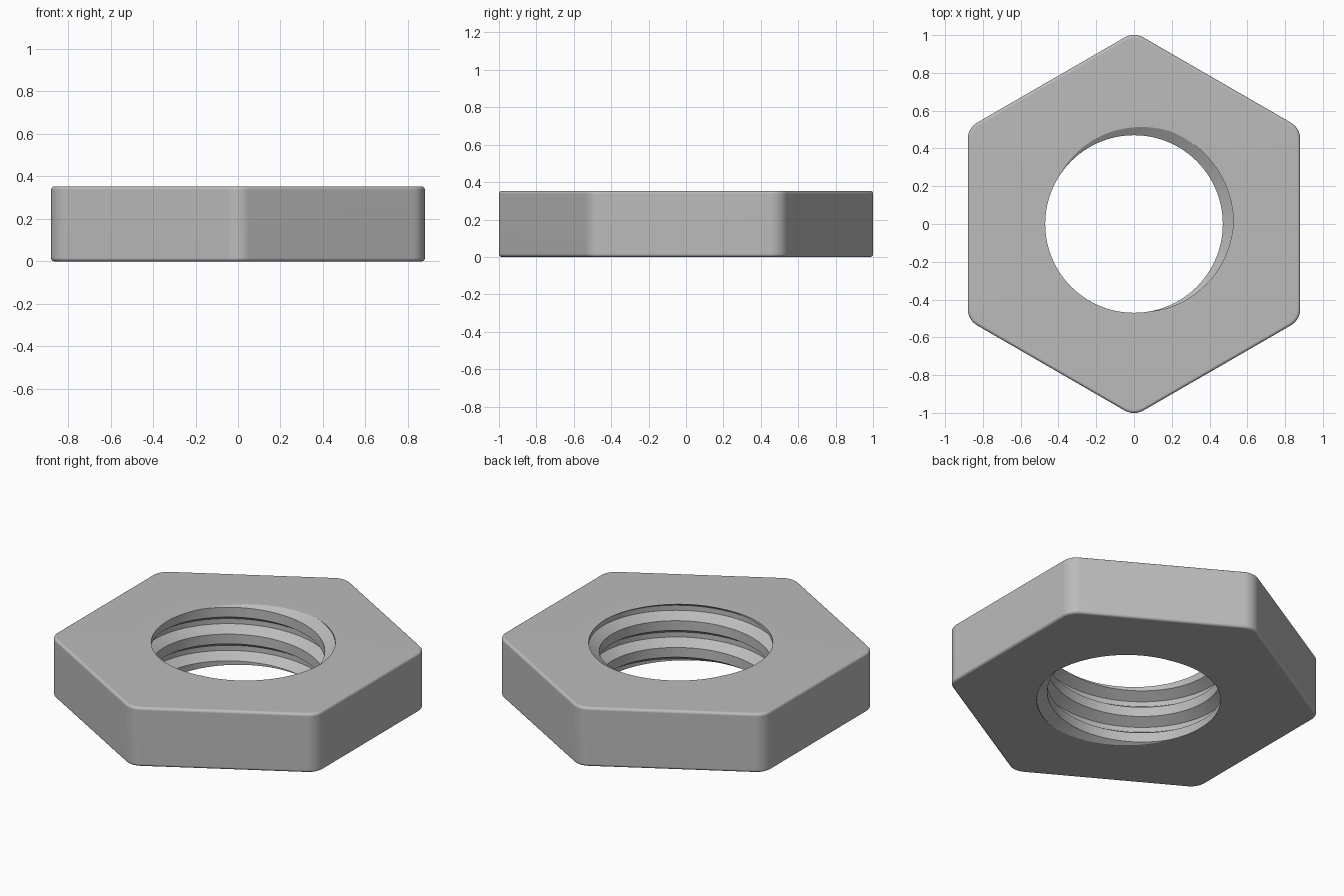
import bpy, bmesh
from math import radians, cos, sin, tau

cube = bpy.data.objects.get("Cube")
if cube:
    bpy.data.objects.remove(cube, do_unlink=True)

HEIGHT = 0.353
FLAT = 0.88            # centre to flat side
CORNER = 0.10          # corner rounding radius
EDGE = 0.016           # top and bottom edge rounding
PITCH, MINOR, MAJOR = 0.16, 0.47, 0.527
ROOT, FLANK = 0.015, 0.036   # half root width, flank height
START = radians(35)    # where the groove leaves the top face
STEPS = 144


def thread_radius(u):
    """Radius at height u above a groove centre."""
    d = abs((u + PITCH / 2) % PITCH - PITCH / 2)
    t = min(max((d - ROOT) / FLANK, 0), 1)
    return MAJOR - t * (MAJOR - MINOR)


def skin(bm, rows):
    """Join neighbouring rows of points with quads."""
    verts = [[bm.verts.new(p) for p in row] for row in rows]
    for a, b in zip(verts, verts[1:]):
        for i in range(len(a) - 1):
            bm.faces.new((a[i], a[i + 1], b[i + 1], b[i]))


def thread_column(angle):
    """Thread section at one angle, clipped to the nut height."""
    lift = HEIGHT + PITCH * (angle - START) / tau
    column = []
    for turn in range(-5, 3):
        for u in (-ROOT, ROOT, ROOT + FLANK, PITCH - ROOT - FLANK):
            z = min(max(lift + turn * PITCH + u, 0), HEIGHT)
            r = thread_radius(z - lift)
            column.append((r * cos(angle), r * sin(angle), z))
    return column


def hexagon(inset, z):
    """Closed hexagon outline with rounded corners."""
    reach = (FLAT - CORNER) / cos(radians(30))
    r = CORNER - inset
    points = []
    for k in range(6):
        mid = radians(30 + 60 * k)
        for s in range(-4, 5):
            a = mid + radians(7.5 * s)
            points.append((reach * cos(mid) + r * cos(a),
                           reach * sin(mid) + r * sin(a), z))
    return points + points[:1]


bm = bmesh.new()

# Threaded bore
skin(bm, [thread_column(tau * i / STEPS) for i in range(STEPS + 1)])

# Outer wall with rounded edges
arc = [radians(22.5 * i) for i in range(5)]
profile = [(EDGE * (1 - sin(a)), EDGE * (1 - cos(a))) for a in arc]
profile += [(i, HEIGHT - z) for i, z in reversed(profile)]
skin(bm, [hexagon(i, z) for i, z in profile])
bmesh.ops.remove_doubles(bm, verts=bm.verts, dist=0.0001)

# Flat top and bottom between bore and outline
for level in (0, HEIGHT):
    rim = [e for e in bm.edges if e.is_boundary
           and all(abs(v.co.z - level) < 0.001 for v in e.verts)]
    bmesh.ops.triangle_fill(bm, edges=rim, use_beauty=True, normal=(0, 0, 1))
bmesh.ops.recalc_face_normals(bm, faces=bm.faces)

mesh = bpy.data.meshes.new("hex_nut")
bm.to_mesh(mesh)
bm.free()
nut = bpy.data.objects.new("hex_nut", mesh)
bpy.context.collection.objects.link(nut)

# Plain grey metal
grey = bpy.data.materials.new("grey_metal")
grey.use_nodes = True
grey.diffuse_color = (0.5, 0.5, 0.5, 1)
grey.node_tree.nodes["Principled BSDF"].inputs["Base Color"].default_value = (0.5, 0.5, 0.5, 1)
mesh.materials.append(grey)

# Smooth rounded edges, crisp thread
bpy.context.view_layer.objects.active = nut
nut.select_set(True)
bpy.ops.object.shade_smooth_by_angle(angle=radians(30))
weighted = nut.modifiers.new("even_shading", 'WEIGHTED_NORMAL')
weighted.keep_sharp = True
